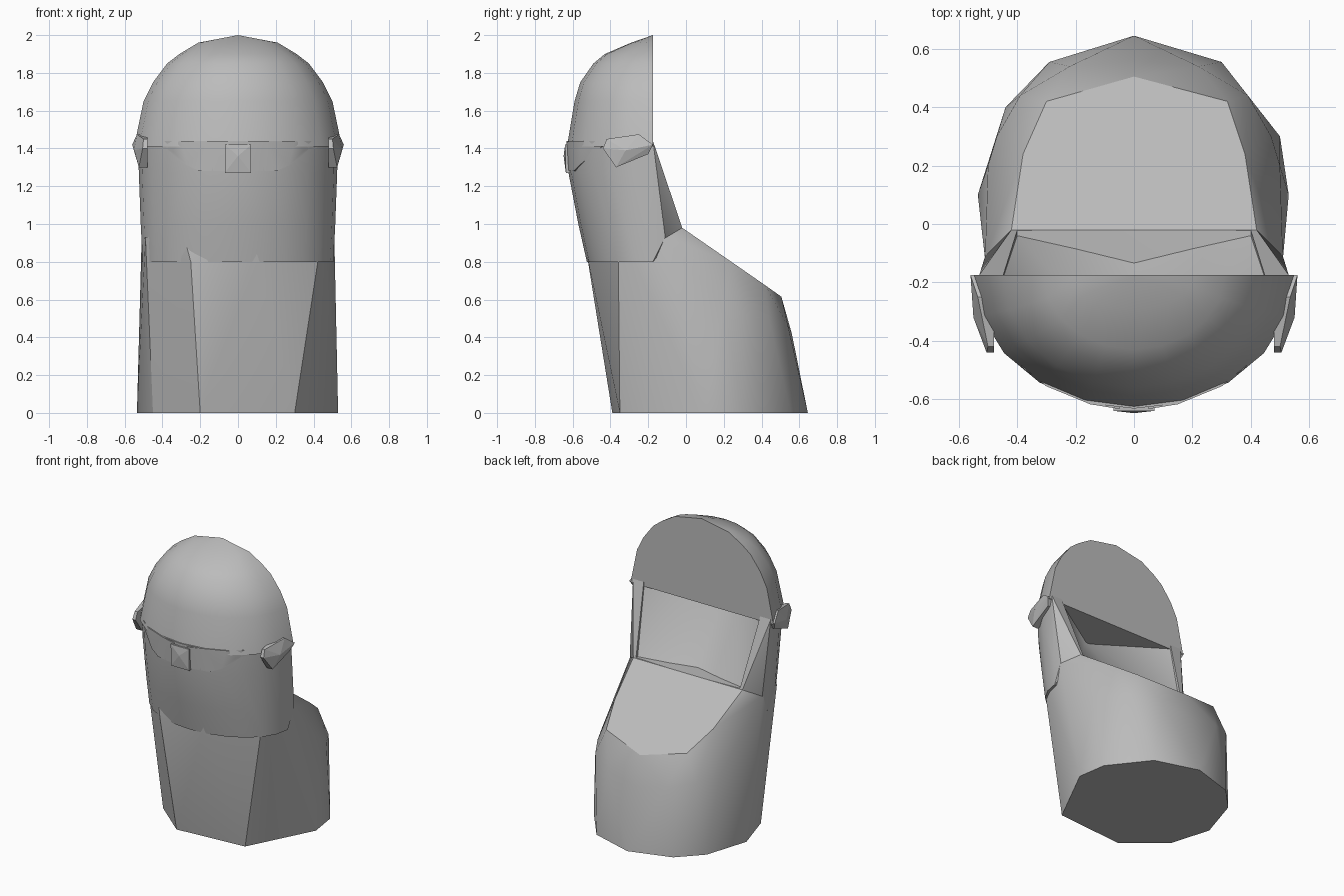
import bpy, bmesh, math
from mathutils import Vector

cube = bpy.data.objects.get("Cube")
if cube:
    bpy.data.objects.remove(cube, do_unlink=True)

mat = bpy.data.materials.new("plain grey")
mat.use_nodes = True
GREY = (0.5, 0.5, 0.5, 1)
mat.diffuse_color = GREY
mat.node_tree.nodes["Principled BSDF"].inputs["Base Color"].default_value = GREY

BACK = -0.175  # plane where the head is cut flat


def hull(name, points, helper=False):
    """Convex solid around a set of points."""
    bm = bmesh.new()
    for p in points:
        bm.verts.new(p)
    res = bmesh.ops.convex_hull(bm, input=bm.verts[:])
    loose = [v for v in bm.verts if not v.link_faces]
    bmesh.ops.delete(bm, geom=loose, context="VERTS")
    bmesh.ops.dissolve_limit(bm, angle_limit=math.radians(0.5),
                             verts=bm.verts[:], edges=bm.edges[:])
    bmesh.ops.recalc_face_normals(bm, faces=bm.faces[:])
    me = bpy.data.meshes.new(name)
    bm.to_mesh(me)
    bm.free()
    me.materials.append(mat)
    ob = bpy.data.objects.new(name, me)
    bpy.context.collection.objects.link(ob)
    ob.hide_render = helper
    return ob


def both(*points):
    """Points together with their mirror images in x."""
    return [(s * x, y, z) for x, y, z in points for s in (1, -1)]


def arc(z, w, front, n=12):
    """Half ellipse around the front at height z."""
    return [(w * math.cos(math.pi * i / n),
             BACK + (front - BACK) * math.sin(math.pi * i / n), z) for i in range(n + 1)]


def smooth(ob, angle):
    bpy.ops.object.select_all(action="DESELECT")
    ob.select_set(True)
    bpy.context.view_layer.objects.active = ob
    bpy.ops.object.shade_smooth_by_angle(angle=math.radians(angle))


# Bust: irregular ten-sided foot, rounded shoulders and a sloping back plate
foot = [(-0.2, -0.39), (0.3, -0.35), (0.53, 0.1), (0.5, 0.3), (0.3, 0.555),
        (0, 0.645), (-0.29, 0.555), (-0.44, 0.4), (-0.535, 0.1), (-0.45, -0.18)]
shoulders = both((0.5, 0.2, 0.57), (0.47, 0.3, 0.52), (0.39, 0.44, 0.5), (0.22, 0.54, 0.46))
plate = both((0.42, -0.02, 0.98), (0.51, -0.12, 0.93))
plate += [(-0.38, 0.24, 0.8), (0.32, 0.42, 0.675), (-0.3, 0.42, 0.675), (0, 0.505, 0.615),
          (0.38, 0.24, 0.8), (0, 0.56, 0.42)]
collar = [(-0.29, -0.47, 0.95), (0.1, -0.525, 0.84), (0.45, -0.36, 0.98),
          (-0.49, -0.3, 0.93), (-0.25, -0.5, 0.8)]
bust = hull("bust", [(x, y, 0) for x, y in foot] + shoulders + plate + collar)

# Lower face, with side wings running back to the shoulders
face_rings = []
for z, w, front in [(0.8, 0.505, -0.525), (1.0, 0.515, -0.57),
                    (1.27, 0.525, -0.622), (1.44, 0.53, -0.632)]:
    face_rings += arc(z, w, front)
wings = both((0.42, -0.02, 0.98), (0.51, -0.11, 0.93), (0.49, BACK, 1.44))
lower_face = hull("lower_face", face_rings + wings)

# Hollow at the nape: a wedge with a central crease, closed above by the head
hollow = hull("nape_cutter", both((0.4, -0.04, 0.985), (0.45, -0.19, 1.46),
                                  (0.4, 0.3, 0.99), (0.45, 0.3, 1.46))
              + [(0, -0.13, 0.975), (0, -0.47, 1.43)], helper=True)
cut = lower_face.modifiers.new("nape", "BOOLEAN")
cut.operation = "DIFFERENCE"
cut.solver = "EXACT"
cut.object = hollow
bpy.context.view_layer.objects.active = lower_face
lower_face.select_set(True)
bpy.ops.object.modifier_apply(modifier=cut.name)
bpy.data.objects.remove(hollow, do_unlink=True)

# Domed head, flat at the rear
dome = [(0, BACK, 2.0)]
for z, w, front in [(1.41, 0.55, -0.63), (1.48, 0.53, -0.615), (1.65, 0.5, -0.59),
                    (1.75, 0.45, -0.56), (1.85, 0.375, -0.49), (1.9, 0.31, -0.43),
                    (1.96, 0.21, -0.29)]:
    dome += arc(z, w, front, 10)
head = hull("head", dome)


def on_face(x, z, lift):
    """Point on the front of the face, raised by lift."""
    front = -0.622 - 0.06 * (z - 1.27)
    r = math.sqrt(max(0, 1 - (x / 0.53) ** 2))
    return (x, BACK + (front - BACK) * r - lift, z)


# Eye covers, ear pieces and nose bridge
for side, label in ((1, "left"), (-1, "right")):
    outline = [(0.05, 1.28), (0.2, 1.28), (0.27, 1.31), (0.35, 1.39),
               (0.44, 1.42), (0.3, 1.44), (0.15, 1.44), (0.05, 1.43)]
    cover = [on_face(side * x, z, lift) for x, z in outline for lift in (0.004, -0.03)]
    smooth(hull(label + "_eye_cover", cover), 35)
    ear = [(0.505, -0.44, 1.4), (0.5, -0.42, 1.45), (0.525, -0.37, 1.3), (0.55, -0.32, 1.39),
           (0.535, -0.25, 1.475), (0.56, BACK, 1.42), (0.54, -0.2, 1.37)]
    ear += [(0.48, y, z) for x, y, z in ear]
    hull(label + "_ear_piece", [(side * x, y, z) for x, y, z in ear])

hull("nose_bridge", both((0.07, -0.64, 1.42), (0.07, -0.636, 1.27),
                         (0.07, -0.58, 1.42), (0.07, -0.58, 1.27))
     + [(0, -0.648, 1.36)])

for ob in (bust, lower_face, head):
    smooth(ob, 30)
